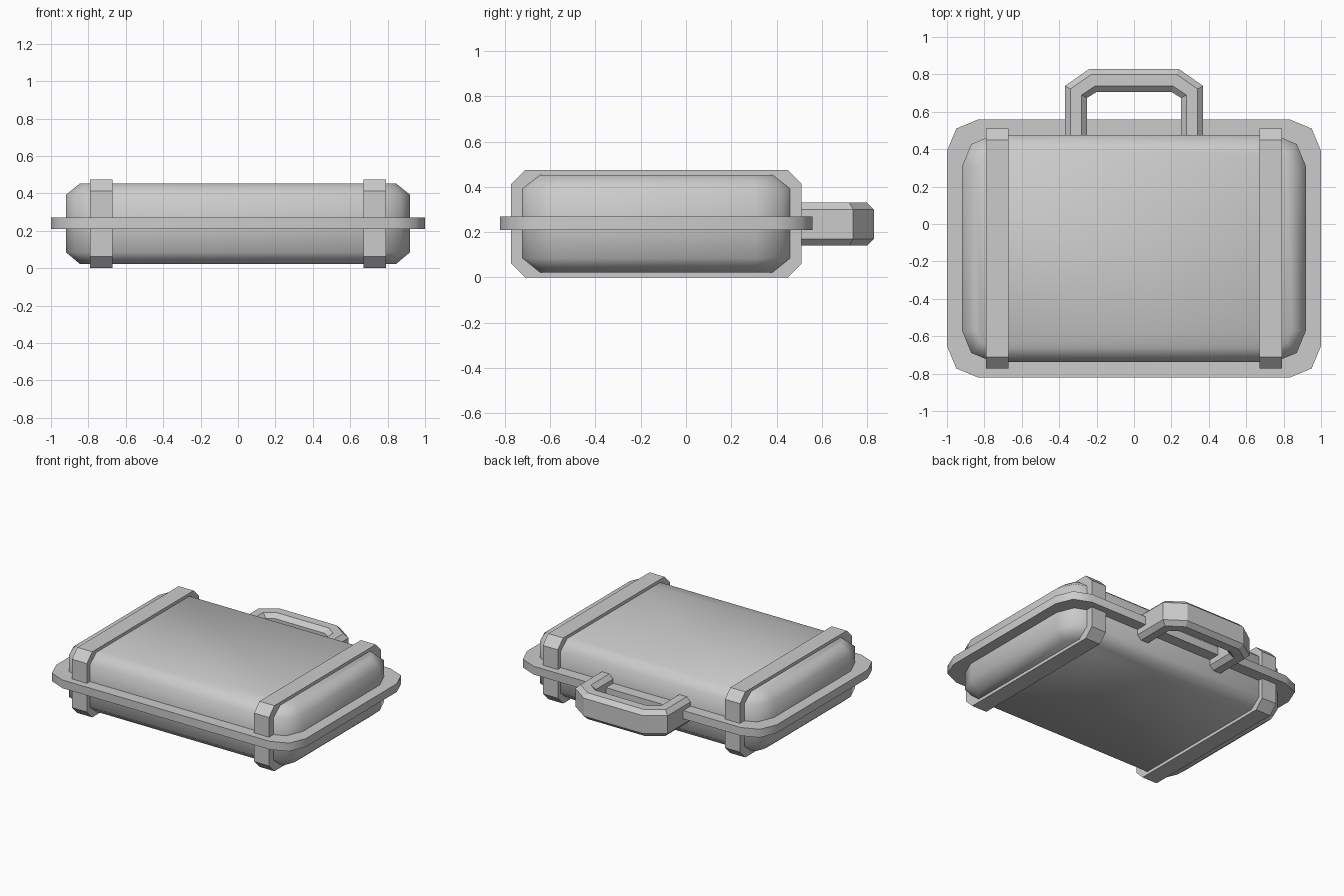
import bpy, bmesh, math

if "Cube" in bpy.data.objects:
    bpy.data.objects.remove(bpy.data.objects["Cube"])

CY = -0.131   # centre of the case in y; the handle takes up the rest


def finish(name, bm, smooth=None):
    bmesh.ops.recalc_face_normals(bm, faces=bm.faces[:])
    me = bpy.data.meshes.new(name)
    bm.to_mesh(me)
    bm.free()
    ob = bpy.data.objects.new(name, me)
    bpy.context.collection.objects.link(ob)
    if smooth:
        bpy.ops.object.select_all(action='DESELECT')
        ob.select_set(True)
        bpy.context.view_layer.objects.active = ob
        bpy.ops.object.shade_smooth_by_angle(angle=math.radians(smooth))
    return ob


def rounded(hx, hy, r, seg=2):
    """Rounded rectangle outline, counter-clockwise."""
    pts = []
    for k, (sx, sy) in enumerate(((1, 1), (-1, 1), (-1, -1), (1, -1))):
        for i in range(seg + 1):
            a = math.radians(90 * (k + i / seg))
            pts.append((sx * (hx - r) + r * math.cos(a),
                        CY + sy * (hy - r) + r * math.sin(a)))
    return pts


def loft(rings):
    """Skin closed rings of 3D points and cap both ends."""
    bm = bmesh.new()
    loops = [[bm.verts.new(p) for p in ring] for ring in rings]
    n = len(loops[0])
    for a, b in zip(loops, loops[1:]):
        for i in range(n):
            j = (i + 1) % n
            bm.faces.new((a[i], a[j], b[j], b[i]))
    bm.faces.new(loops[0][::-1])
    bm.faces.new(loops[-1])
    return bm


def slab(levels):
    return loft([[(x, y, z) for x, y in rounded(hx, hy, r)]
                 for hx, hy, r, z in levels])


# Case body: rounded corners, chamfered top and bottom
body = finish("case_body", slab([(0.845, 0.532, 0.1, 0.022), (0.92, 0.608, 0.17, 0.085),
                                 (0.92, 0.608, 0.17, 0.392), (0.845, 0.532, 0.1, 0.453)]), 60)
# Flat top and bottom panels keep crisp edges
sharp = body.data.attributes.get("sharp_edge")
if sharp is None:
    sharp = body.data.attributes.new("sharp_edge", 'BOOLEAN', 'EDGE')
for e in body.data.edges:
    zs = [body.data.vertices[v].co.z for v in e.vertices]
    if max(zs) < 0.03 or min(zs) > 0.45:
        sharp.data[e.index].value = True

# Seam rim around the middle
finish("seam_rim", slab([(1.0, 0.691, 0.17, 0.21), (1.0, 0.691, 0.17, 0.27)]), 50)

# Two bands wrapped around the case
y0, y1, z1, c = CY - 0.642, CY + 0.642, 0.475, 0.062
band = [(y0 + c, 0), (y1 - c, 0), (y1, c), (y1, z1 - c),
        (y1 - c, z1), (y0 + c, z1), (y0, z1 - c), (y0, c)]
for side, s in (("left", -1), ("right", 1)):
    finish(side + "_band", loft([[(s * x, y, z) for y, z in band] for x in (0.67, 0.79)]))

# Carry handle: chamfered section swept around a U, mirrored from the right half
outer = [(0.37, 0.46), (0.37, 0.738), (0.238, 0.83)]
outer_top = [(0.34, 0.46), (0.34, 0.722), (0.228, 0.8)]
inner_top = [(0.28, 0.46), (0.28, 0.69), (0.21, 0.737)]
inner = [(0.25, 0.46), (0.25, 0.675), (0.2, 0.706)]
half = []
for o, ot, it, i in zip(outer, outer_top, inner_top, inner):
    half.append([(*o, 0.17), (*o, 0.3), (*ot, 0.33), (*it, 0.33),
                 (*i, 0.3), (*i, 0.17), (*it, 0.14), (*ot, 0.14)])
mirrored = [[(-x, y, z) for x, y, z in ring] for ring in reversed(half)]
finish("carry_handle", loft(half + mirrored))
